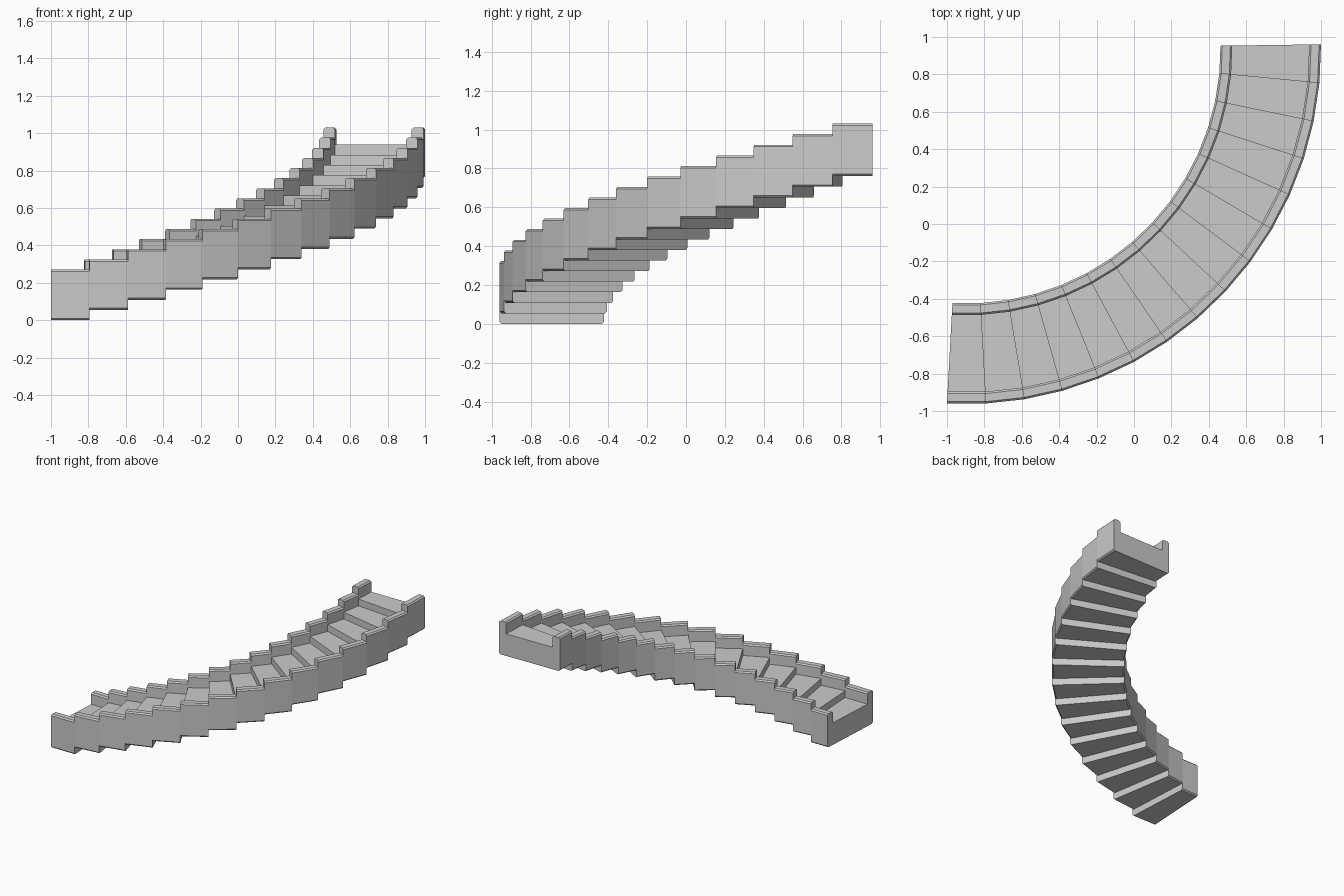
import bpy, bmesh, math

if "Cube" in bpy.data.objects:
    bpy.data.objects.remove(bpy.data.objects["Cube"])

STEPS = 15
R_OUT, R_IN = 1.8965, 1.359
CX, CY = -0.8965, 0.934            # centre of the curve
A0, A1 = math.radians(-93.13), math.radians(0.8)
RISE, HEIGHT, TREAD = 0.0543, 0.27, 0.178
RAIL, C = 0.063, 0.010             # rail width, chamfer

# Half of the U-shaped cross-section (offset from a side, height), mirrored for the other side
half = [(C, 0), (0, C), (0, HEIGHT - C), (C, HEIGHT),
        (RAIL - C, HEIGHT), (RAIL, HEIGHT - C), (RAIL, TREAD)]
profile = [(R_IN + o, z) for o, z in half] + [(R_OUT - o, z) for o, z in reversed(half)]


def add_step(index):
    """One wedge-shaped step with a low wall on both sides."""
    bm = bmesh.new()
    rings = []
    for k in (index, index + 1):
        a = A0 + (A1 - A0) * k / STEPS
        rings.append([bm.verts.new((CX + r * math.cos(a), CY + r * math.sin(a), z + index * RISE))
                      for r, z in profile])
    n = len(profile)
    for i in range(n):
        j = (i + 1) % n
        bm.faces.new((rings[0][i], rings[0][j], rings[1][j], rings[1][i]))
    bm.faces.new(rings[0])
    bm.faces.new(rings[1][::-1])
    bmesh.ops.recalc_face_normals(bm, faces=bm.faces)
    mesh = bpy.data.meshes.new(f"stair_step_{index + 1}")
    bm.to_mesh(mesh)
    bm.free()
    bpy.context.collection.objects.link(bpy.data.objects.new(mesh.name, mesh))


for s in range(STEPS):
    add_step(s)
